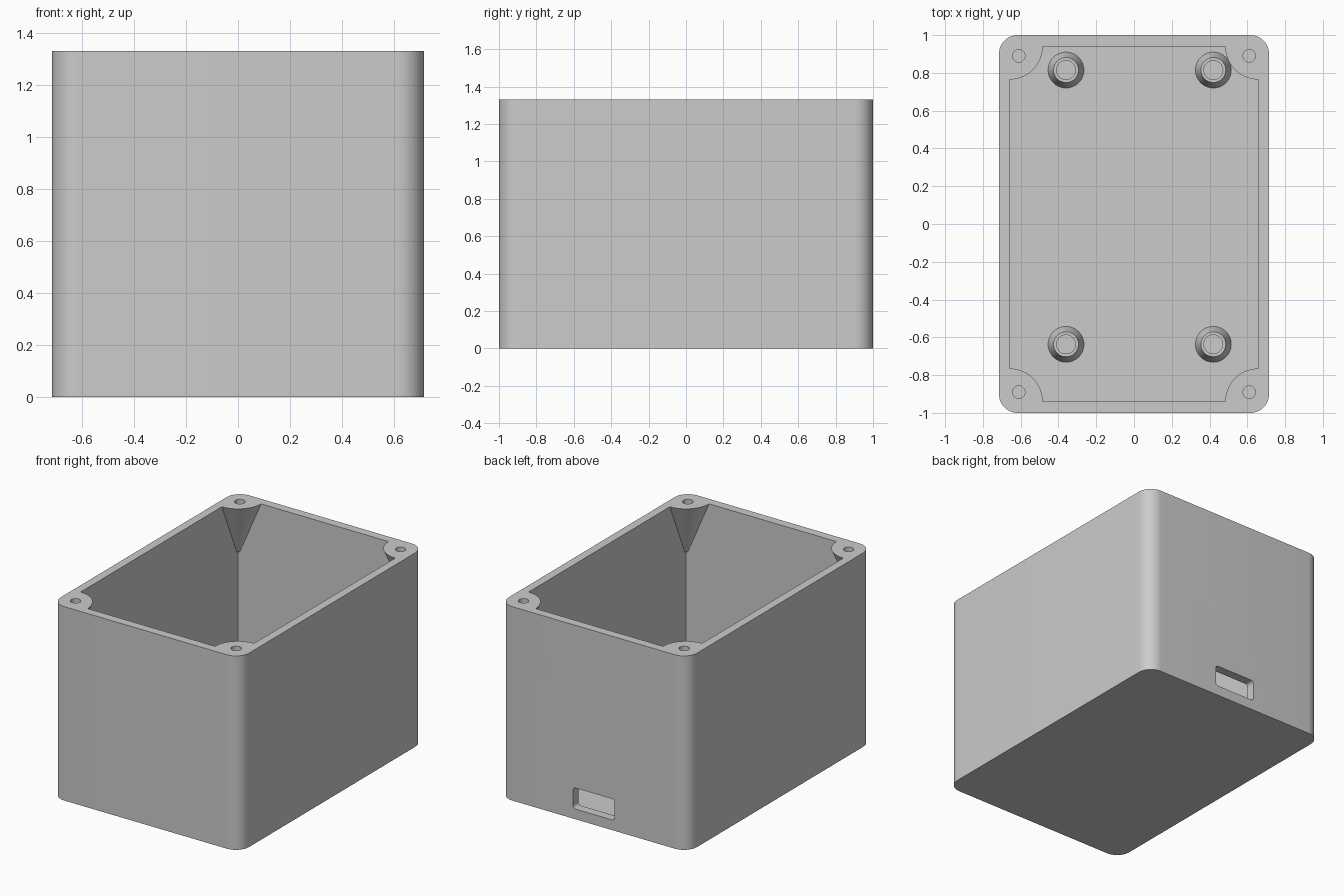
import bpy, bmesh
from math import cos, sin, pi, radians

cube = bpy.data.objects.get("Cube")
if cube:
    bpy.data.objects.remove(cube, do_unlink=True)

# Overall sizes
HX, HY, TOP = 0.715, 1.0, 1.33
IX, IY, FLOOR = 0.658, 0.94, 0.06
CORNERS = [(sx, sy) for sx in (-1, 1) for sy in (-1, 1)]

grey = bpy.data.materials.new("plain_grey")
grey.use_nodes = True
grey.diffuse_color = (0.6, 0.6, 0.6, 1)
grey.node_tree.nodes["Principled BSDF"].inputs["Base Color"].default_value = (0.6, 0.6, 0.6, 1)


def finish(name, bm):
    bmesh.ops.recalc_face_normals(bm, faces=bm.faces)
    mesh = bpy.data.meshes.new(name)
    bm.to_mesh(mesh)
    bm.free()
    mesh.materials.append(grey)
    obj = bpy.data.objects.new(name, mesh)
    bpy.context.collection.objects.link(obj)
    return obj


def rounded_prism(name, hx, hy, r, depth, place, steps=12):
    """Extrude a rounded rectangle; place maps (u, v, w) to a point."""
    outline = []
    for q, (sx, sy) in enumerate([(1, 1), (-1, 1), (-1, -1), (1, -1)]):
        for i in range(steps + 1):
            a = (q + i / steps) * pi / 2
            outline.append((sx * (hx - r) + r * cos(a), sy * (hy - r) + r * sin(a)))
    bm = bmesh.new()
    low = [bm.verts.new(place(u, v, 0)) for u, v in outline]
    high = [bm.verts.new(place(u, v, depth)) for u, v in outline]
    bm.faces.new(low)
    bm.faces.new(high)
    for i in range(len(low)):
        j = (i + 1) % len(low)
        bm.faces.new((low[i], low[j], high[j], high[i]))
    return finish(name, bm)


def cone(name, x, y, z0, z1, r0, r1, sides=48):
    bm = bmesh.new()
    bmesh.ops.create_cone(bm, cap_ends=True, segments=sides, radius1=r0, radius2=r1, depth=z1 - z0)
    bmesh.ops.translate(bm, verts=bm.verts, vec=(x, y, (z0 + z1) / 2))
    return finish(name, bm)


def box(name, hx, hy, z0, z1):
    bm = bmesh.new()
    bmesh.ops.create_cube(bm, size=1)
    for v in bm.verts:
        v.co = (v.co.x * 2 * hx, v.co.y * 2 * hy, z0 if v.co.z < 0 else z1)
    return finish(name, bm)


def activate(obj):
    bpy.ops.object.select_all(action='DESELECT')
    obj.select_set(True)
    bpy.context.view_layer.objects.active = obj


def cut(target, cutter):
    mod = target.modifiers.new("cut", 'BOOLEAN')
    mod.operation, mod.solver, mod.object = 'DIFFERENCE', 'EXACT', cutter
    activate(target)
    bpy.ops.object.modifier_apply(modifier=mod.name)
    bpy.data.objects.remove(cutter, do_unlink=True)


def smooth(obj):
    activate(obj)
    bpy.ops.object.shade_smooth_by_angle(angle=radians(30))


# Cavity with tapered corner bosses left standing
cavity = box("cavity", IX, IY, FLOOR, TOP + 0.1)
BOSS_DROP, TIP, RIM = 0.37, 0.015, 0.175
slope = (RIM - TIP) / BOSS_DROP
for sx, sy in CORNERS:
    cut(cavity, cone("boss", sx * IX, sy * IY, TOP - BOSS_DROP, TOP + 0.2, TIP, RIM + slope * 0.2))

# Box shell with rounded upright edges
shell = rounded_prism("box_shell", HX, HY, 0.1, TOP, lambda u, v, w: (u, v, w))
cut(shell, cavity)

# Screw holes in the corner bosses
for sx, sy in CORNERS:
    cut(shell, cone("screw_hole", sx * 0.61, sy * 0.89, TOP - 0.16, TOP + 0.1, 0.033, 0.033, 32))

# Cable port through the back wall
port = rounded_prism("cable_port", 0.158, 0.072, 0.022, 0.2,
                     lambda u, v, w: (u, 0.9 + w, 0.142 + v), steps=6)
cut(shell, port)
smooth(shell)

# Hollow tapered standoffs on the floor
STANDOFF = [(0.095, FLOOR), (0.066, FLOOR + 0.1), (0.05, FLOOR + 0.1), (0.05, FLOOR)]
SIDES = 40
for side, x in (("right", -0.36), ("left", 0.42)):
    for end, y in (("front", -0.637), ("back", 0.815)):
        bm = bmesh.new()
        rings = [[bm.verts.new((x + r * cos(2 * pi * i / SIDES), y + r * sin(2 * pi * i / SIDES), z))
                  for i in range(SIDES)] for r, z in STANDOFF]
        for k, ring in enumerate(rings):
            nxt = rings[(k + 1) % len(rings)]
            for i in range(SIDES):
                j = (i + 1) % SIDES
                bm.faces.new((ring[i], ring[j], nxt[j], nxt[i]))
        smooth(finish(f"standoff_{end}_{side}", bm))
